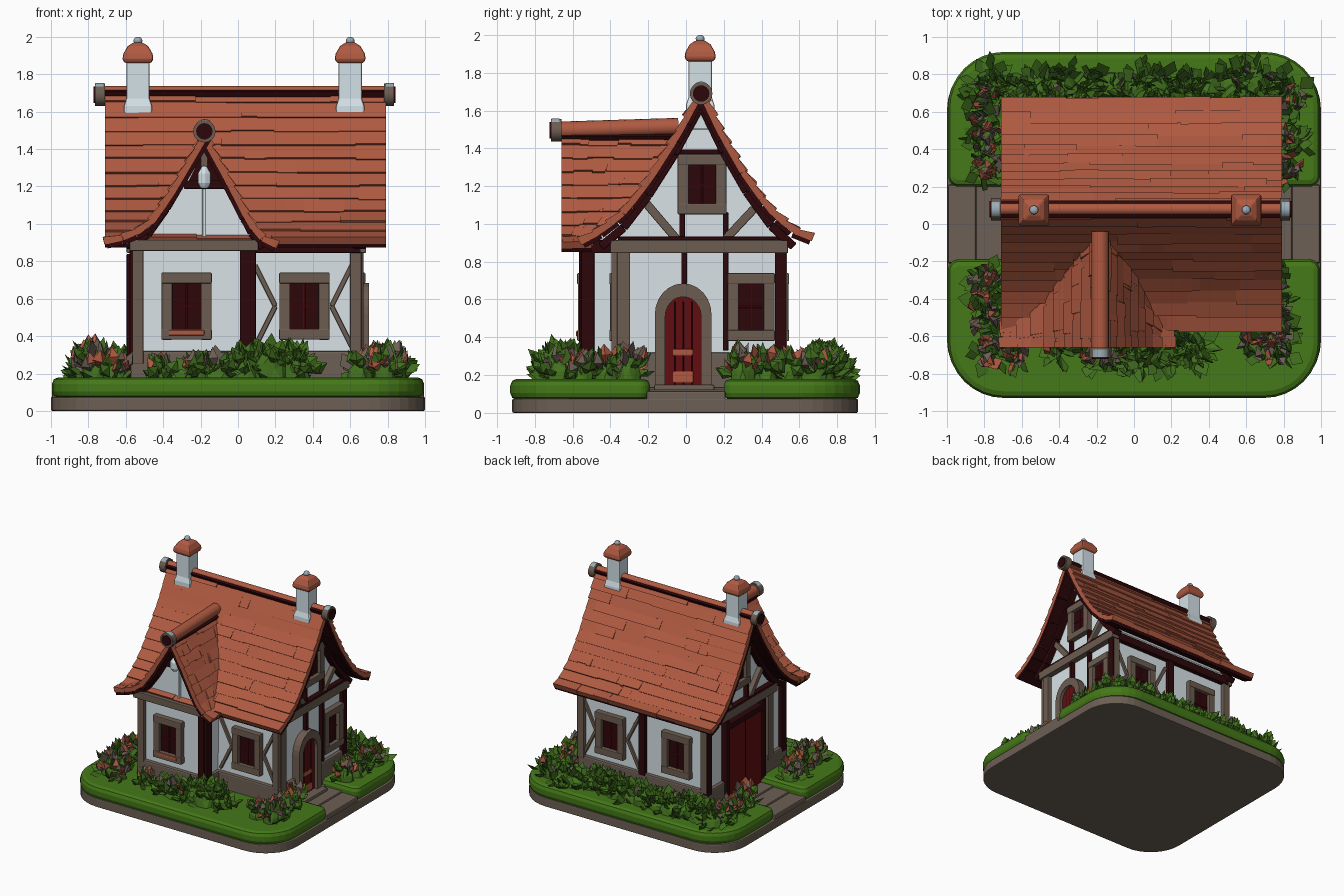
import bpy, bmesh, math, random
from mathutils import Vector

random.seed(4)
cube = bpy.data.objects.get("Cube")
if cube:
    bpy.data.objects.remove(cube, do_unlink=True)


def material(name, r, g, b):
    m = bpy.data.materials.new(name)
    m.use_nodes = True
    m.diffuse_color = (r, g, b, 1)
    node = next(n for n in m.node_tree.nodes if n.type == 'BSDF_PRINCIPLED')
    node.inputs["Base Color"].default_value = (r, g, b, 1)
    node.inputs["Roughness"].default_value = 0.9
    return m


ROOF = material("terracotta", 0.43, 0.102, 0.053)
WALL = material("pale_plaster", 0.86, 0.96, 1.0)
STONE = material("chimney_stone", 0.66, 0.76, 0.81)
TIMBER = material("weathered_timber", 0.15, 0.108, 0.082)
DARK = material("dark_red_timber", 0.025, 0.002, 0.003)
DOOR = material("door_red", 0.12, 0.004, 0.005)
GRASS = material("grass_green", 0.058, 0.188, 0.009)
LEAF = material("leaf_green", 0.055, 0.165, 0.013)
EARTH = material("earth_brown", 0.15, 0.115, 0.09)
METAL = material("blue_grey", 0.33, 0.42, 0.47)


def finish(name, bm, *mats, bevel=0, smooth=False):
    bmesh.ops.recalc_face_normals(bm, faces=bm.faces)
    me = bpy.data.meshes.new(name)
    bm.to_mesh(me)
    bm.free()
    for m in mats:
        me.materials.append(m)
    ob = bpy.data.objects.new(name, me)
    bpy.context.collection.objects.link(ob)
    if bevel:
        mod = ob.modifiers.new("soft_edges", 'BEVEL')
        mod.width, mod.segments, mod.limit_method = bevel, 2, 'ANGLE'
    if smooth:
        for p in me.polygons:
            p.use_smooth = len(p.vertices) == 4


def prism(name, pts, place, d0, d1, mat, bevel=0.0):
    """Extrude a 2D outline between two depths; place maps (u, z, depth) to space."""
    bm = bmesh.new()
    a = [bm.verts.new(place(u, z, d0)) for u, z in pts]
    b = [bm.verts.new(place(u, z, d1)) for u, z in pts]
    bm.faces.new(a)
    bm.faces.new(b)
    for i in range(len(pts)):
        j = (i + 1) % len(pts)
        bm.faces.new((a[i], a[j], b[j], b[i]))
    finish(name, bm, mat, bevel=bevel)


def rect(u0, u1, z0, z1):
    return [(u0, z0), (u1, z0), (u1, z1), (u0, z1)]


def bar(name, wall, p, q, width, mat, depth=0.04):
    p, q = Vector(p), Vector(q)
    t = (q - p).normalized() * width / 2
    n = Vector((-t.y, t.x))
    prism(name, [p + n, p - n, q - n, q + n], wall, -0.02, depth, mat, 0.006)


def stack(name, x, y, rings, sides, mat):
    """Loft of regular polygons given as (half width, height)."""
    bm = bmesh.new()
    rows = []
    for r, z in rings:
        rr = r / math.cos(math.pi / sides)
        angles = [(k + 0.5) * math.tau / sides for k in range(sides)]
        rows.append([bm.verts.new((x + rr * math.cos(a), y + rr * math.sin(a), z)) for a in angles])
    for lo, hi in zip(rows, rows[1:]):
        for k in range(sides):
            j = (k + 1) % sides
            bm.faces.new((lo[k], lo[j], hi[j], hi[k]))
    bm.faces.new(rows[0])
    bm.faces.new(rows[-1])
    finish(name, bm, mat, bevel=0.008)


def tube(name, p, q, r, mat):
    p, q = Vector(p), Vector(q)
    bm = bmesh.new()
    bmesh.ops.create_cone(bm, cap_ends=True, segments=16, radius1=r, radius2=r, depth=(q - p).length)
    rot = (q - p).to_track_quat('Z', 'Y')
    for v in bm.verts:
        v.co = rot @ v.co + (p + q) / 2
    finish(name, bm, mat, smooth=True)


# Wall frames: (u, z, outward depth) to space
front_room = lambda u, z, d: (u, -0.53 - d, z)
room_side = lambda u, z, d: (0.06 + d, u, z)
front_wall = lambda u, z, d: (u, -0.36 - d, z)
back_wall = lambda u, z, d: (u, 0.5 + d, z)
right_end = lambda u, z, d: (0.635 + d, u, z)
left_end = lambda u, z, d: (-0.545 - d, u, z)
flat = lambda u, v, h: (u, v, h)


# Ground: plinth, two lawns and the path between
def rounded(x, y0, y1, r0, r1):
    pts = []
    for cx, cy, r, start in ((x - r1, y1 - r1, r1, 0), (r1 - x, y1 - r1, r1, 90),
                             (r0 - x, y0 + r0, r0, 180), (x - r0, y0 + r0, r0, 270)):
        for k in range(9):
            a = math.radians(start + k * 11.25)
            pts.append((cx + r * math.cos(a), cy + r * math.sin(a)))
    return pts


prism("ground_base", rounded(1, -0.92, 0.91, 0.3, 0.3), flat, 0, 0.075, EARTH, 0.008)
prism("front_lawn", rounded(0.995, -0.93, -0.19, 0.3, 0.06), flat, 0.07, 0.18, GRASS, 0.035)
prism("back_lawn", rounded(0.995, 0.2, 0.92, 0.06, 0.3), flat, 0.07, 0.18, GRASS, 0.035)
for s in (-1, 1):
    for k in range(3):
        x = s * (0.92 - 0.15 * k)
        prism("path_slab", rect(x - 0.075, x + 0.075, -0.21, 0.21), flat, 0.05, 0.115 + 0.01 * k, EARTH, 0.01)

# Roof profiles, ridge to eave
BACK = [(0.08, 1.73), (0.2, 1.48), (0.32, 1.27), (0.45, 1.09), (0.57, 0.98), (0.67, 0.94)]
FRONT = [(0.08, 1.73), (-0.06, 1.47), (-0.2, 1.25), (-0.33, 1.08), (-0.45, 0.98), (-0.56, 0.92)]
GABLE_L = [(-0.18, 1.49), (-0.28, 1.32), (-0.38, 1.15), (-0.48, 1.01), (-0.58, 0.95), (-0.71, 0.92)]
GABLE_R = [(-0.18, 1.49), (-0.08, 1.31), (0.0, 1.16), (0.07, 1.02), (0.13, 0.94), (0.21, 0.9)]


def at_height(path, z):
    for (u0, z0), (u1, z1) in zip(path, path[1:]):
        if z >= z1:
            return u0 + (u1 - u0) * (z0 - z) / (z0 - z1)
    return path[-1][0]


def resample(path, n):
    pts = [Vector(p) for p in path]
    lens = [(b - a).length for a, b in zip(pts, pts[1:])]
    out = []
    for k in range(n + 1):
        s = sum(lens) * k / n
        i = 0
        while i < len(lens) - 1 and s > lens[i]:
            s -= lens[i]
            i += 1
        out.append(pts[i].lerp(pts[i + 1], s / lens[i]))
    return out


def courses(name, path, n, ends, place, mat, top, thick, lift, pieces):
    """Overlapping rows of slabs down a roof slope."""
    bm = bmesh.new()
    pts = resample(path, n)
    for a, b in zip(pts, pts[1:]):
        t = (b - a).normalized()
        nrm = Vector((-t.y, t.x))
        nrm = nrm if nrm.y > 0 else -nrm
        cuts = [0] + sorted(random.uniform(0.05, 0.95) for _ in range(pieces - 1)) + [1]
        for f0, f1 in zip(cuts, cuts[1:]):
            j = lift * random.uniform(0.4, 1.4)
            e = b + t * lift * random.uniform(0, 0.9)
            quad = [a + nrm * top, e + nrm * (top + j), e + nrm * (top - thick), a + nrm * (top - thick)]
            ring = []
            for f in (f0, f1):
                for p in quad:
                    lo, hi = ends(p.y)
                    ring.append(bm.verts.new(place(p.x, p.y, lo + (hi - lo) * f)))
            r0, r1 = ring[:4], ring[4:]
            bm.faces.new(r0)
            bm.faces.new(r1)
            for k in range(4):
                m = (k + 1) % 4
                bm.faces.new((r0[k], r0[m], r1[m], r1[k]))
    finish(name, bm, mat)


along_x = lambda h, z, v: (v, h, z)
along_y = lambda h, z, v: (h, v, z)
main_ends = lambda z: (-0.71, 0.79)
gable_ends = lambda z: (-0.66, at_height(FRONT, min(z, 1.69)) + 0.06)
for label, path, ends, place, n in (("back", BACK, main_ends, along_x, 12), ("front", FRONT, main_ends, along_x, 12),
                                    ("gable_left", GABLE_L, gable_ends, along_y, 9),
                                    ("gable_right", GABLE_R, gable_ends, along_y, 9)):
    courses(label + "_roof_tiles", path, n, ends, place, ROOF, 0.0, 0.03, 0.013, 6)
    courses(label + "_roof_underside", path, 10, ends, place, DARK, -0.028, 0.025, 0, 1)

# Ridges with round end caps, weathered pale on top
tube("main_ridge", (-0.72, 0.08, 1.705), (0.8, 0.08, 1.705), 0.032, ROOF)
tube("gable_ridge", (-0.18, -0.68, 1.495), (-0.18, -0.04, 1.515), 0.046, ROOF)
for p, d in (((-0.71, 0.08, 1.69), (-1, 0, 0)), ((0.78, 0.08, 1.69), (1, 0, 0)), ((-0.18, -0.66, 1.495), (0, -1, 0))):
    p, d = Vector(p), Vector(d)
    lift = Vector((0, 0, 0.014))
    tube("ridge_end", p, p + d * 0.055, 0.06, TIMBER)
    tube("ridge_end_weathering", p + d * 0.01 + lift, p + d * 0.053 + lift, 0.05, METAL)
    tube("ridge_end_core", p, p + d * 0.062, 0.044, DARK)

# Chimneys
for x in (-0.535, 0.6):
    stack("chimney", x, 0.075, [(0.075, 1.5), (0.075, 1.63), (0.062, 1.67), (0.062, 1.89)], 4, STONE)
    stack("chimney_cap", x, 0.075, [(0.07, 1.86), (0.083, 1.88), (0.078, 1.91), (0.055, 1.95), (0.025, 1.97)], 4, ROOF)
    stack("chimney_knob", x, 0.075, [(0.015, 1.96), (0.025, 1.975), (0.022, 1.99), (0.01, 2.0)], 8, METAL)

# Plaster bodies and stone footings
drop = lambda path, n: [(u, z - 0.08) for u, z in path[:n]]
main = [(-0.36, 0.12)] + [(-0.36, 0.97)] + drop(FRONT, 4)[::-1] + drop(BACK, 4)[1:] + [(0.5, 0.95), (0.5, 0.12)]
prism("main_walls", main, along_x, -0.545, 0.635, WALL)
room = [(-0.545, 0.12), (-0.545, 0.89)] + drop(GABLE_L, 4)[::-1] + drop(GABLE_R, 4)[1:] + [(0.06, 0.12)]
prism("front_room_walls", room, along_y, -0.53, -0.2, WALL)
prism("main_footing", rect(-0.575, 0.665, -0.39, 0.53), flat, 0.1, 0.32, EARTH, 0.012)
prism("front_room_footing", rect(-0.575, 0.09, -0.56, -0.3), flat, 0.1, 0.32, EARTH, 0.012)


def window(wall, c, z, w, h):
    prism("window_pane", rect(c - w, c + w, z - h, z + h), wall, -0.01, 0.012, DARK)
    for s in (-1, 1):
        bar("window_jamb", wall, (c + s * w, z - h - 0.03), (c + s * w, z + h + 0.03), 0.058, TIMBER, 0.042)
        bar("window_rail", wall, (c - w - 0.03, z + s * h), (c + w + 0.03, z + s * h), 0.058, TIMBER, 0.046)
    bar("window_mullion", wall, (c, z - h), (c, z + h), 0.01, DOOR, 0.02)
    bar("window_crossbar", wall, (c - w, z), (c + w, z), 0.01, DOOR, 0.02)


def post(wall, u, z0, z1, mat, width=0.06):
    bar("post", wall, (u, z0), (u, z1), width, mat, 0.035)


def chevrons(wall):
    for u, v in ((0.09, 0.2), (0.61, 0.5)):
        for z in (0.78, 0.34):
            bar("brace", wall, (u, z), (v, 0.56), 0.026, TIMBER, 0.02)


# Long sides
window(front_room, -0.275, 0.56, 0.105, 0.15)
bar("window_sill", front_room, (-0.37, 0.418), (-0.18, 0.418), 0.03, ROOF, 0.052)
for wall in (front_wall, back_wall):
    window(wall, 0.355, 0.56, 0.105, 0.15)
    chevrons(wall)
    post(wall, 0.63, 0.3, 0.9, TIMBER)
    bar("eave_beam", wall, (-0.56, 0.88), (0.66, 0.88), 0.07, DARK)
window(back_wall, -0.275, 0.56, 0.105, 0.15)
post(back_wall, 0.05, 0.3, 0.88, DARK)
post(back_wall, -0.54, 0.3, 0.88, TIMBER)
post(front_room, -0.535, 0.25, 0.88, TIMBER)
post(front_room, 0.04, 0.2, 0.88, DARK)
post(room_side, -0.52, 0.2, 0.88, DARK, 0.07)
bar("room_side_beam", room_side, (-0.55, 0.88), (-0.36, 0.88), 0.07, DARK)
bar("front_beam", front_room, (-0.58, 0.885), (0.11, 0.885), 0.06, TIMBER, 0.07)
bar("gable_post", front_room, (-0.18, 0.9), (-0.18, 1.2), 0.02, STONE, 0.02)
prism("gable_peak_board", [(-0.28, 1.2), (-0.08, 1.2), (-0.18, 1.4)], front_room, -0.01, 0.008, DARK)
bar("gable_collar", front_room, (-0.29, 1.21), (-0.07, 1.21), 0.045, DARK)
bar("gable_king_post", front_room, (-0.18, 1.2), (-0.18, 1.4), 0.04, TIMBER, 0.05)
stack("gable_lantern", -0.18, -0.6, [(0.02, 1.19), (0.034, 1.22), (0.034, 1.27), (0.012, 1.31)], 6, STONE)

# Gable ends
for wall in (right_end, left_end):
    bar("tie_beam", wall, (-0.4, 0.88), (0.54, 0.88), 0.07, TIMBER, 0.05)
    bar("tie_beam_cap", wall, (-0.36, 0.922), (0.5, 0.922), 0.022, DARK, 0.045)
    window(wall, 0.085, 1.21, 0.1, 0.13)
    bar("collar_beam", wall, (-0.07, 1.375), (0.22, 1.375), 0.035, DARK)
    bar("gable_brace", wall, (-0.05, 0.92), (-0.22, 1.12), 0.045, TIMBER)
    bar("gable_brace", wall, (0.21, 0.92), (0.36, 1.08), 0.045, TIMBER)
    for u in (-0.02, 0.21):
        post(wall, u, 0.9, 1.06, DARK, 0.03)
    post(wall, -0.33, 0.28, 0.88, TIMBER, 0.07)
    post(wall, 0.5, 0.28, 0.9, DARK)
    for path in (FRONT, BACK):
        for (u0, z0), (u1, z1) in zip(path[:4], path[1:5]):
            bar("barge_board", wall, (u0, z0 - 0.1), (u1, z1 - 0.1), 0.045, DARK, 0.05)
for path in (GABLE_L, GABLE_R):
    for (u0, z0), (u1, z1) in zip(path[:4], path[1:5]):
        bar("front_barge_board", front_room, (u0, z0 - 0.07), (u1, z1 - 0.07), 0.035, DARK, 0.05)
window(right_end, 0.345, 0.56, 0.095, 0.15)
post(right_end, -0.01, 0.68, 0.86, DARK, 0.03)
post(right_end, 0.21, 0.33, 0.86, DARK, 0.03)
post(left_end, -0.51, 0.28, 0.88, DARK)


# Arched door with planks, and the wide double door opposite
def arch(c, r, spring):
    curve = [(c + r * math.cos(k * math.pi / 12), spring + r * 1.1 * math.sin(k * math.pi / 12)) for k in range(13)]
    return [(c + r, 0.12)] + curve + [(c - r, 0.12)]


prism("door_leaf", arch(-0.015, 0.1, 0.51), right_end, -0.02, 0.038, DOOR)
prism("door_arch", arch(-0.015, 0.15, 0.52) + arch(-0.015, 0.095, 0.51)[::-1], right_end, -0.02, 0.065, TIMBER)
for u in (-0.06, -0.015, 0.03):
    bar("door_seam", right_end, (u, 0.14), (u, 0.59), 0.007, DARK, 0.041)
bar("door_handle_plate", right_end, (-0.07, 0.32), (0.035, 0.32), 0.035, ROOF, 0.044)
bar("door_kick_plate", right_end, (-0.07, 0.19), (0.04, 0.19), 0.06, ROOF, 0.044)
prism("door_step", rect(0.6, 0.75, -0.17, 0.15), flat, 0.08, 0.15, EARTH, 0.01)
prism("double_door", rect(-0.2, 0.25, 0.12, 0.76), left_end, -0.02, 0.036, DOOR)
for u in (-0.22, 0.27):
    bar("double_door_post", left_end, (u, 0.12), (u, 0.84), 0.05, DARK, 0.05)
bar("double_door_lintel", left_end, (-0.24, 0.78), (0.29, 0.78), 0.05, DARK, 0.05)
bar("double_door_seam", left_end, (0.025, 0.13), (0.025, 0.76), 0.012, DARK, 0.04)


# Planting: leaf clumps with large brown leaves and red buds
def planting(name, spots, leaves, flowers):
    bm = bmesh.new()
    for x, y, r, h in spots:
        c = Vector((x, y, 0.16))
        for k in range(leaves + flowers):
            bud = k >= leaves
            a, e = random.uniform(0, math.tau), random.uniform(0.4 if bud else 0.1, 1.4)
            d = Vector((math.cos(a) * math.cos(e), math.sin(a) * math.cos(e), math.sin(e)))
            base = c + Vector((d.x * r, d.y * r, d.z * h)) * random.uniform(0.55, 0.75)
            d = (d + Vector((0, 0, 0.7 if bud else 0.1))).normalized()
            side = d.cross(Vector((random.uniform(-1, 1), random.uniform(-1, 1), 0.7))).normalized()
            length = random.uniform(0.08, 0.12)
            w = side * length * 0.38
            up = d.cross(side) * length * (0.35 if bud else 0.18)
            mid = base + d * length * 0.5
            root, tip, p, q, o = [bm.verts.new(v) for v in (base, base + d * length, mid + w, mid - w, mid + up)]
            for tri in ((root, p, o), (p, tip, o), (tip, q, o), (q, root, o), (root, q, p), (q, tip, p)):
                bm.faces.new(tri).material_index = (2 if k % 5 < 2 else 1) if bud else 0
        core = bmesh.ops.create_icosphere(bm, subdivisions=2, radius=0.8)
        for v in core["verts"]:
            v.co = c + Vector((v.co.x * r, v.co.y * r, max(v.co.z, -0.1) * h)) * random.uniform(0.85, 1.1)
    finish(name, bm, LEAF, EARTH, ROOF)


spread = lambda v, s: v + random.uniform(-s, s)
planting("back_hedge", [(-0.76 + 0.128 * k, spread(0.73, 0.03), 0.12, spread(0.16, 0.03)) for k in range(13)], 32, 1)
planting("front_bush", [(0.04, -0.68, 0.12, 0.17), (0.17, -0.68, 0.14, 0.22), (0.3, -0.65, 0.11, 0.2)], 44, 0)
planting("front_low_bush", [(-0.1, -0.7, 0.11, 0.11), (-0.22, -0.69, 0.09, 0.1), (-0.4, -0.65, 0.06, 0.08)], 20, 9)
planting("left_front_flower_bed", [(spread(-0.79, 0.03), y, 0.09, spread(0.18, 0.03))
                                   for y in (-0.3, -0.42, -0.54, -0.66)] + [(-0.66, -0.68, 0.09, 0.13)], 15, 13)
planting("right_front_flower_bed", [(spread(0.77, 0.02), y, 0.08, spread(0.16, 0.03))
                                    for y in (-0.3, -0.42, -0.55, -0.67)] + [(0.65, -0.66, 0.09, 0.14)], 15, 13)
for s in (-1, 1):
    planting("back_flower_bed", [(s * spread(0.81, 0.03), y, 0.09, spread(0.17, 0.03))
                                 for y in (0.3, 0.42, 0.54, 0.68)], 16, 11)
